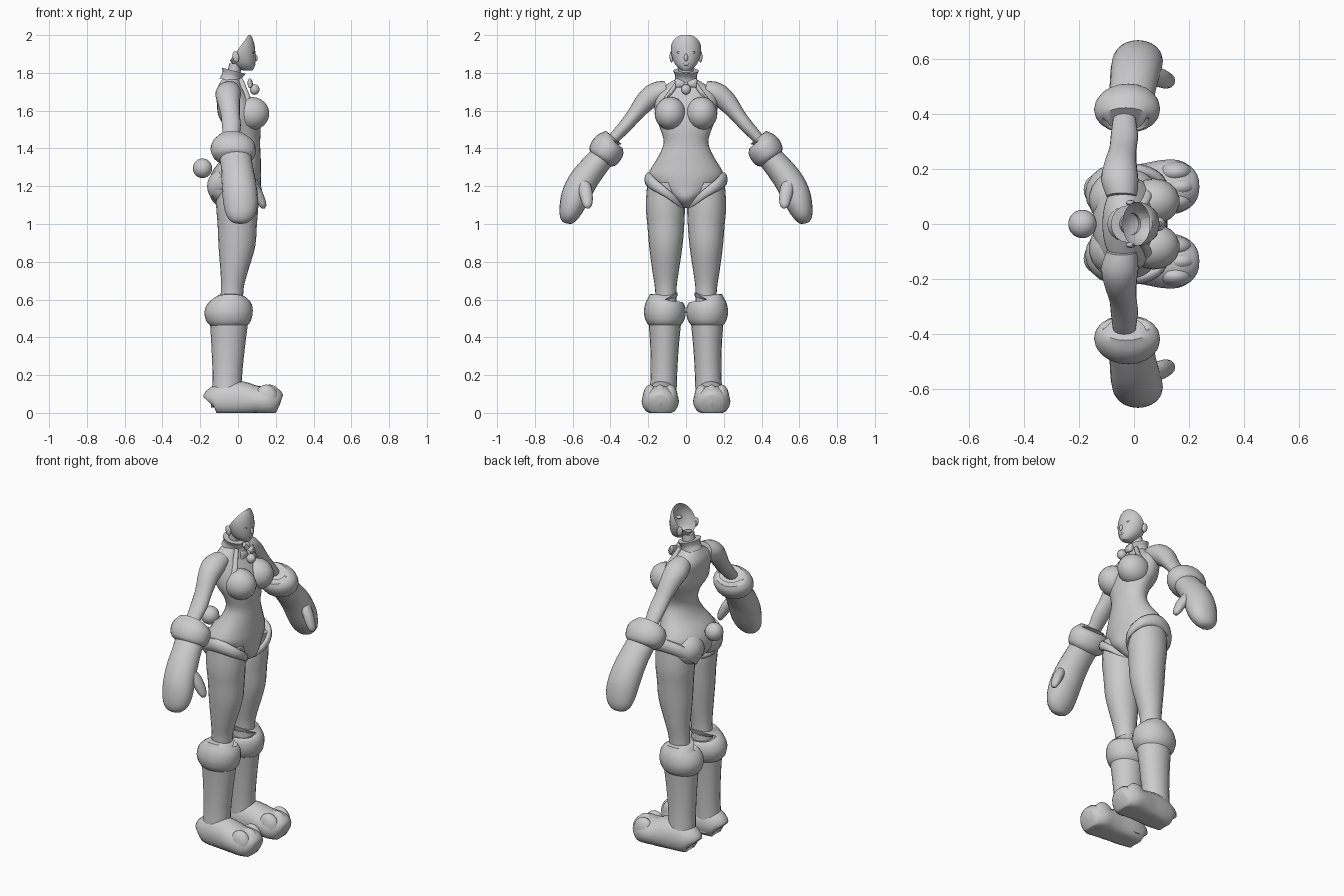
import bpy, bmesh, math
from mathutils import Vector, Matrix

grey = bpy.data.materials.new("light_grey")
grey.diffuse_color = (0.6, 0.6, 0.6, 1)


def finish(name, bm, mirror=False):
    """Turn a bmesh into a smooth object, optionally mirrored left to right."""
    bmesh.ops.recalc_face_normals(bm, faces=bm.faces)
    me = bpy.data.meshes.new(name)
    bm.to_mesh(me)
    bm.free()
    ob = bpy.data.objects.new(name, me)
    bpy.context.collection.objects.link(ob)
    me.materials.append(grey)
    if mirror:
        m = ob.modifiers.new("mirror", 'MIRROR')
        m.use_axis = (False, True, False)
        m.use_mirror_merge = False
    bpy.ops.object.select_all(action='DESELECT')
    ob.select_set(True)
    bpy.context.view_layer.objects.active = ob
    bpy.ops.object.shade_smooth_by_angle(angle=math.radians(50))
    return ob


def smooth_path(rows, steps, closed=False):
    """Catmull-Rom interpolation through rows of numbers."""
    n, out = len(rows), []
    pick = (lambda i: rows[i % n]) if closed else (lambda i: rows[max(0, min(n - 1, i))])
    for i in range(n if closed else n - 1):
        for s in range(steps):
            t = s / steps
            out.append([0.5 * (2 * b + (c - a) * t + (2 * a - 5 * b + 4 * c - d) * t * t
                               + (3 * b - a - 3 * c + d) * t ** 3)
                        for a, b, c, d in zip(pick(i - 1), pick(i), pick(i + 1), pick(i + 2))])
    return out if closed else out + [list(rows[-1])]


def loft_bm(rings, u=(1, 0, 0), sides=20, steps=3, closed=False, caps=True, floor=False):
    """Skin elliptical rings (x, y, z, radius along u, other radius)."""
    bm = bmesh.new()
    rows = smooth_path(rings, steps, closed)
    pts = [Vector(r[:3]) for r in rows]
    n, loops = len(rows), []
    for i, r in enumerate(rows):
        if closed:
            tan = pts[(i + 1) % n] - pts[i - 1]
        else:
            tan = pts[min(i + 1, n - 1)] - pts[max(i - 1, 0)]
        if closed:
            uu = tan.cross(Vector((0, 0, 1))).normalized()
        else:
            uu = Vector(u)
            tan -= uu * tan.dot(uu)
        v = tan.cross(uu).normalized()
        loop = []
        for k in range(sides):
            a = 2 * math.pi * k / sides
            p = pts[i] + uu * max(r[3], .001) * math.cos(a) + v * max(r[4], .001) * math.sin(a)
            if floor:
                p.z = max(p.z, 0)
            loop.append(bm.verts.new(p))
        loops.append(loop)
    for i in range(n if closed else n - 1):
        a, b = loops[i], loops[(i + 1) % n]
        for k in range(sides):
            j = (k + 1) % sides
            bm.faces.new((a[k], a[j], b[j], b[k]))
    if caps and not closed:
        bm.faces.new(loops[0])
        bm.faces.new(loops[-1])
    return bm


def loft(name, rings, mirror=False, **kw):
    return finish(name, loft_bm(rings, **kw), mirror)


def ball(name, c, r, mirror=False, tilt=0):
    """Ellipsoid, tilted about the y axis."""
    bm = bmesh.new()
    bmesh.ops.create_uvsphere(bm, u_segments=18, v_segments=12, radius=1)
    bm.transform(Matrix.Translation(c) @ Matrix.Rotation(tilt, 4, 'Y') @ Matrix.Diagonal((*r, 1)))
    return finish(name, bm, mirror)


# Torso from crotch to neck base
loft("torso", [(0, 0, 1.085, .05, .025), (0, 0, 1.13, .115, .07), (-.015, 0, 1.19, .135, .16),
               (-.012, 0, 1.25, .135, .2), (0, 0, 1.3, .122, .182), (.024, 0, 1.36, .096, .145),
               (.035, 0, 1.43, .082, .118), (.03, 0, 1.5, .09, .135), (.005, 0, 1.57, .108, .162),
               (-.012, 0, 1.64, .1, .165), (-.035, 0, 1.7, .08, .155), (-.04, 0, 1.74, .06, .1),
               (-.035, 0, 1.77, .045, .05)], sides=28)
ball("bust", (.072, .083, 1.585), (.095, .083, .088), True)
ball("buttock", (-.08, .09, 1.2), (.085, .095, .09), True)
ball("tail", (-.188, 0, 1.295), (.052, .052, .052))
# Padded hem around the leg openings
loft("leg_hem", [(0, .197, 1.235, .024, .04), (.09, .165, 1.205, .02, .03),
                 (.11, .085, 1.15, .012, .02), (.03, .02, 1.09, .01, .015),
                 (-.09, .05, 1.11, .015, .02), (-.135, .12, 1.165, .015, .025),
                 (-.09, .175, 1.215, .02, .035)], True, closed=True, sides=10, steps=4)

# Legs
loft("leg", [(-.035, .105, .56, .062, .055), (-.03, .107, .66, .06, .057),
             (-.02, .108, .75, .073, .07), (-.006, .107, .88, .097, .088),
             (-.004, .107, 1, .104, .098), (-.004, .11, 1.1, .112, .103),
             (-.004, .115, 1.22, .11, .09)], True)

# Boots: shaft, fluffy cuff, foot and toes
loft("boot_shaft", [(-.06, .125, .03, .083, .075), (-.057, .118, .18, .078, .07),
                    (-.052, .114, .34, .088, .075), (-.047, .112, .49, .102, .087)], True)
loft("boot_cuff", [(-.05, .112, .46, .095, .08), (-.05, .112, .485, .117, .1),
                   (-.05, .112, .53, .128, .111), (-.045, .112, .575, .118, .104),
                   (-.04, .11, .602, .09, .085), (-.037, .107, .595, .06, .055)], True)
loft("foot", [(-.147, .125, .05, .045, .05), (-.13, .125, .06, .068, .075),
              (-.06, .127, .07, .083, .1), (.03, .132, .07, .088, .095),
              (.1, .136, .065, .097, .078), (.16, .136, .06, .097, .084),
              (.205, .136, .055, .075, .07), (.222, .136, .05, .05, .045)],
     True, u=(0, 1, 0), floor=True)
for i, (tx, ty) in enumerate([(.15, .083), (.168, .136), (.15, .189)]):
    ball("toe_%d" % (i + 1), (tx, ty, .078), (.062, .04, .072), True)

# Arms
loft("arm", [(-.045, .1, 1.71, .055, .05), (-.052, .16, 1.69, .068, .06),
             (-.05, .215, 1.648, .06, .054), (-.04, .275, 1.575, .05, .04),
             (-.035, .32, 1.52, .05, .036), (-.035, .38, 1.455, .042, .03),
             (-.03, .42, 1.4, .036, .027)], True)
# Mittens with cuffs and thumbs
loft("mitten_cuff", [(-.03, .392, 1.435, .045, .035), (-.03, .386, 1.447, .085, .06),
                     (-.026, .402, 1.425, .113, .083), (-.025, .42, 1.392, .12, .091),
                     (-.022, .438, 1.355, .108, .083), (-.02, .45, 1.335, .075, .06)], True)
loft("mitten", [(-.015, .438, 1.36, .085, .065), (-.005, .49, 1.3, .085, .071),
                (.003, .54, 1.235, .09, .076), (.01, .578, 1.165, .093, .077),
                (.014, .602, 1.1, .09, .068), (.014, .62, 1.045, .075, .052),
                (.012, .628, 1.012, .045, .032), (.012, .63, 1.003, .015, .012)], True)
loft("thumb", [(.06, .55, 1.23, .03, .03), (.09, .535, 1.185, .032, .036),
               (.115, .525, 1.135, .028, .032), (.13, .522, 1.1, .02, .024),
               (.134, .523, 1.083, .008, .01)], True, sides=12)

# Neck and tilted collar, open at the top
loft("neck", [(-.035, 0, 1.74, .05, .055), (-.025, 0, 1.79, .036, .04),
              (-.01, 0, 1.85, .036, .04)], caps=False, sides=16)
bm = loft_bm([(-.035, 0, 1.755, .058, .06), (-.032, 0, 1.785, .054, .057),
              (-.03, 0, 1.812, .064, .068), (-.03, 0, 1.805, .052, .056)], caps=False, sides=16)
bm.transform(Matrix.Translation((-.03, 0, 1.78)) @ Matrix.Rotation(.25, 4, 'Y')
             @ Matrix.Translation((.03, 0, -1.78)))
finish("collar", bm)
# Halter straps running from the collar over the bust
loft("halter_strap", [(.015, .035, 1.765, .012, .014), (.03, .065, 1.72, .016, .012),
                      (.045, .105, 1.665, .02, .012), (.03, .145, 1.61, .02, .012)], True, sides=10)
# Bow and bell
loft("bow", [(.062, .004, 1.738, .01, .012), (.065, .025, 1.742, .014, .02),
             (.062, .052, 1.746, .012, .026), (.06, .058, 1.746, .005, .015)], True, sides=10)
ball("bow_knot", (.066, 0, 1.738), (.015, .014, .015))
ball("bell", (.088, 0, 1.712), (.026, .026, .028))

# Face shell, sliced open at the back along a slope
bm = loft_bm([(.052, 0, 1.812, .024, .02), (.04, 0, 1.826, .045, .04), (.03, 0, 1.85, .061, .06),
              (.02, 0, 1.885, .073, .074), (.015, 0, 1.92, .076, .08), (.012, 0, 1.955, .074, .077),
              (.01, 0, 1.985, .066, .064), (.01, 0, 2.0, .057, .045)], sides=28, steps=4)
slope = Vector((-.13, 0, .095))
bmesh.ops.bisect_plane(bm, geom=bm.verts[:] + bm.edges[:] + bm.faces[:],
                       plane_co=(.056, 0, 2.0), plane_no=slope, clear_outer=True)
finish("face", bm)
ball("nose", (.09, 0, 1.882), (.013, .011, .021), tilt=-.35)
ball("lips", (.083, 0, 1.846), (.01, .02, .008))
ball("eye", (.07, .034, 1.908), (.016, .017, .008), True)
ball("ear", (-.012, .077, 1.885), (.017, .01, .03), True, tilt=-.2)
